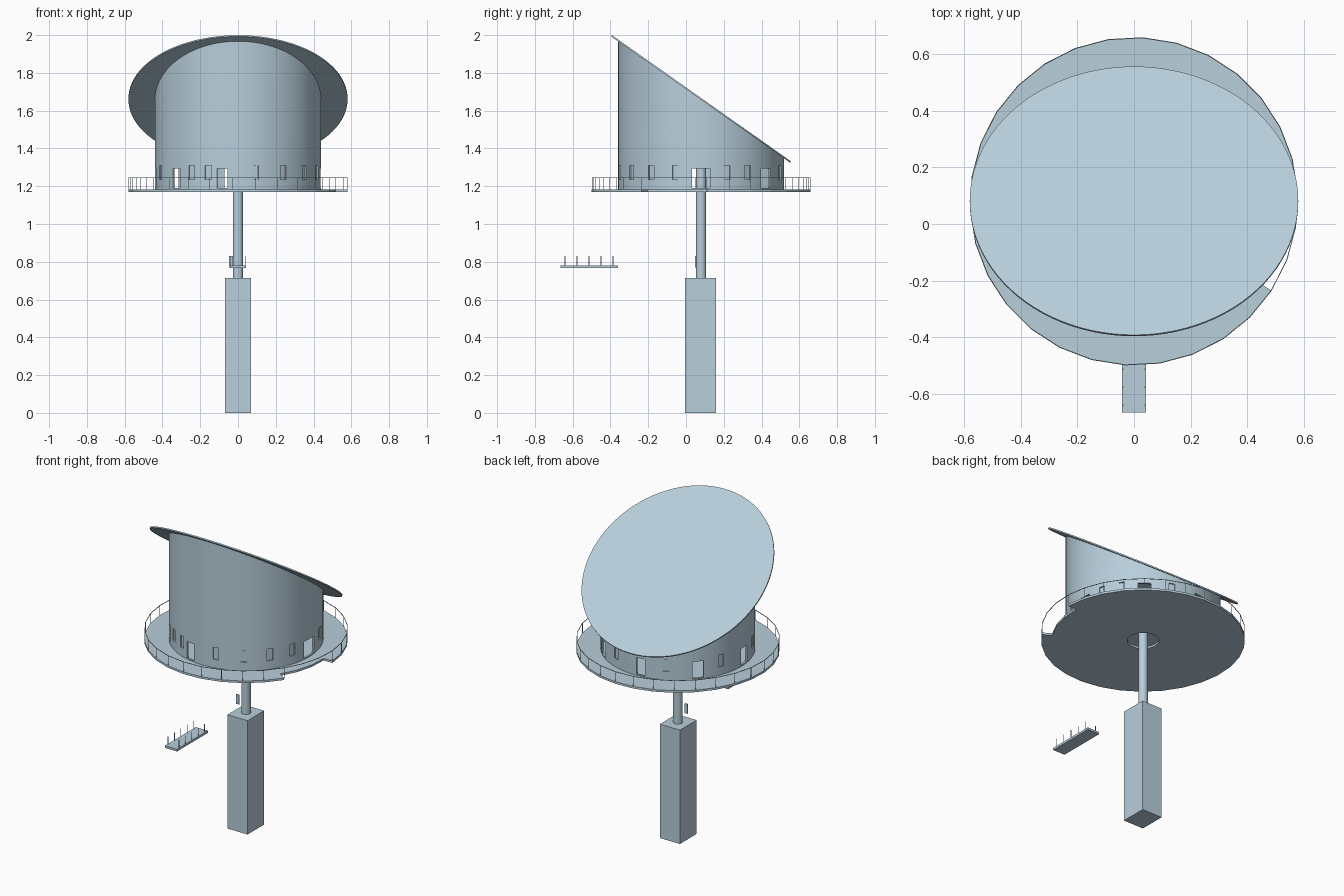
import bpy, bmesh
from math import radians, sin, cos, atan2, hypot
from mathutils import Matrix, Vector

cube = bpy.data.objects.get("Cube")
if cube:
    bpy.data.objects.remove(cube)

paint = bpy.data.materials.new("pale_blue_grey")
paint.use_nodes = True
colour = (0.48, 0.62, 0.71, 1)
paint.diffuse_color = colour
paint.node_tree.nodes["Principled BSDF"].inputs["Base Color"].default_value = colour

CY = 0.08            # axis of the tower in y
DECK_Z = 1.183
DECK_R = 0.58
DRUM_R = 0.44
ROOF_Z = 1.665       # roof height on the axis
SLOPE = 0.67 / 0.95


def polar(r, deg, z):
    a = radians(deg)
    return Vector((r * cos(a), CY + r * sin(a), z))


def finish(bm, name, smooth=False):
    bmesh.ops.remove_doubles(bm, verts=bm.verts, dist=1e-5)
    bmesh.ops.recalc_face_normals(bm, faces=bm.faces)
    mesh = bpy.data.meshes.new(name)
    bm.to_mesh(mesh)
    bm.free()
    ob = bpy.data.objects.new(name, mesh)
    bpy.context.collection.objects.link(ob)
    mesh.materials.append(paint)
    if smooth:
        smooth_object(ob)
    return ob


def smooth_object(ob):
    bpy.ops.object.select_all(action="DESELECT")
    ob.select_set(True)
    bpy.context.view_layer.objects.active = ob
    bpy.ops.object.shade_smooth_by_angle(angle=radians(30))


def add_box(bm, centre, size, turn=0):
    m = (Matrix.Translation(centre) @ Matrix.Rotation(radians(turn), 4, "Z")
         @ Matrix.Diagonal((*size, 1)))
    bmesh.ops.create_cube(bm, size=1, matrix=m)


def add_cylinder(bm, r, z0, z1, segs, x=0, y=CY):
    bmesh.ops.create_cone(bm, cap_ends=True, segments=segs, radius1=r, radius2=r,
                          depth=z1 - z0,
                          matrix=Matrix.Translation((x, y, (z0 + z1) / 2)))


def box(name, centre, size):
    bm = bmesh.new()
    add_box(bm, centre, size)
    return finish(bm, name)


def ring_solid(name, columns, smooth=False):
    """Closed ring: each column is a cross-section of four points."""
    bm = bmesh.new()
    cols = [[bm.verts.new(p) for p in c] for c in columns]
    for a, b in zip(cols, cols[1:] + cols[:1]):
        for i in range(4):
            j = (i + 1) % 4
            bm.faces.new((a[i], a[j], b[j], b[i]))
    return finish(bm, name, smooth)


# Plinth and column
box("plinth", (0, 0.0775, 0.3575), (0.14, 0.165, 0.715))
bm = bmesh.new()
add_cylinder(bm, 0.027, 0.715, 1.35, 32)
finish(bm, "column", True)
box("column_door", (-0.037, 0.05, 0.80), (0.02, 0.005, 0.06))

# Round deck with a centre hole and a notch in the rim
start, step = -33, 12
rim = []
for k in range(30):
    deg = start + step * k
    if k == 0:
        rim += [(deg, DECK_R), (deg, 0.52)]
    elif k < 3:
        rim.append((deg, 0.52))
    elif k == 3:
        rim += [(deg, 0.52), (deg, DECK_R)]
    else:
        rim.append((deg, DECK_R))
ring_solid("deck", [[polar(0.09, d, 1.17), polar(r, d, 1.17),
                     polar(r, d, DECK_Z), polar(0.09, d, DECK_Z)] for d, r in rim])

# Deck railing
bm = bmesh.new()
for k in range(30):
    deg = start + step * k
    p = polar(DECK_R - 0.002, deg, 1.245)
    q = polar(DECK_R - 0.002, deg + step, 1.245)
    d = q - p
    add_box(bm, (p + q) / 2, (d.length, 0.003, 0.003), deg + step / 2 + 90)
    if k not in (1, 2):
        add_cylinder(bm, 0.0015, 1.18, 1.245, 6, p.x, p.y)
finish(bm, "deck_railing")

# Hollow drum, its top cut by the slope of the roof
columns = []
for k in range(96):
    col = []
    for r, top in ((DRUM_R - 0.012, 0), (DRUM_R, 0), (DRUM_R, 1), (DRUM_R - 0.012, 1)):
        p = polar(r, 360 * k / 96, DECK_Z - 0.003)
        if top:
            p.z = ROOF_Z - SLOPE * (p.y - CY) - 0.006
        col.append(p)
    columns.append(col)
drum = ring_solid("drum", columns)

# Door openings and shallow window recesses
bm = bmesh.new()
doors = {-101: 0.055, 0: 0.095, 51: 0.075, 96: 0.055, 140: 0.065, 184: 0.065, 222: 0.055}
for deg, width in doors.items():
    add_box(bm, polar(DRUM_R, deg, 1.2425), (0.08, width, 0.105), deg)
for deg in (-124, -78, -57, -37, -18, 18, 34, 72, 116, 159, 201, 249):
    add_box(bm, polar(DRUM_R + 0.012, deg, 1.273), (0.04, 0.035, 0.075), deg)
cutter = finish(bm, "opening_cutter")
cutter.hide_render = True
mod = drum.modifiers.new("openings", "BOOLEAN")
mod.operation = "DIFFERENCE"
mod.solver = "EXACT"
mod.object = cutter
bpy.context.view_layer.objects.active = drum
bpy.ops.object.modifier_apply(modifier=mod.name)
bpy.data.objects.remove(cutter)
smooth_object(drum)

# Ceiling of the room inside the drum
bm = bmesh.new()
add_cylinder(bm, DRUM_R - 0.008, 1.345, 1.35, 96)
finish(bm, "room_ceiling")

# Tilted round roof
bm = bmesh.new()
bmesh.ops.create_cone(bm, cap_ends=True, segments=96, radius1=DECK_R, radius2=DECK_R,
                      depth=0.008,
                      matrix=Matrix.Translation((0, CY, ROOF_Z - 0.003))
                      @ Matrix.Rotation(-atan2(SLOPE, 1), 4, "X"))
finish(bm, "roof", True)

# Separate floating landing with two rows of posts
box("landing", (0, -0.512, 0.773), (0.084, 0.306, 0.014))
bm = bmesh.new()
for k in range(5):
    for x in (-0.038, 0.038):
        add_cylinder(bm, 0.002, 0.778, 0.83, 6, x, -0.64 + 0.0635 * k)
finish(bm, "landing_posts")
